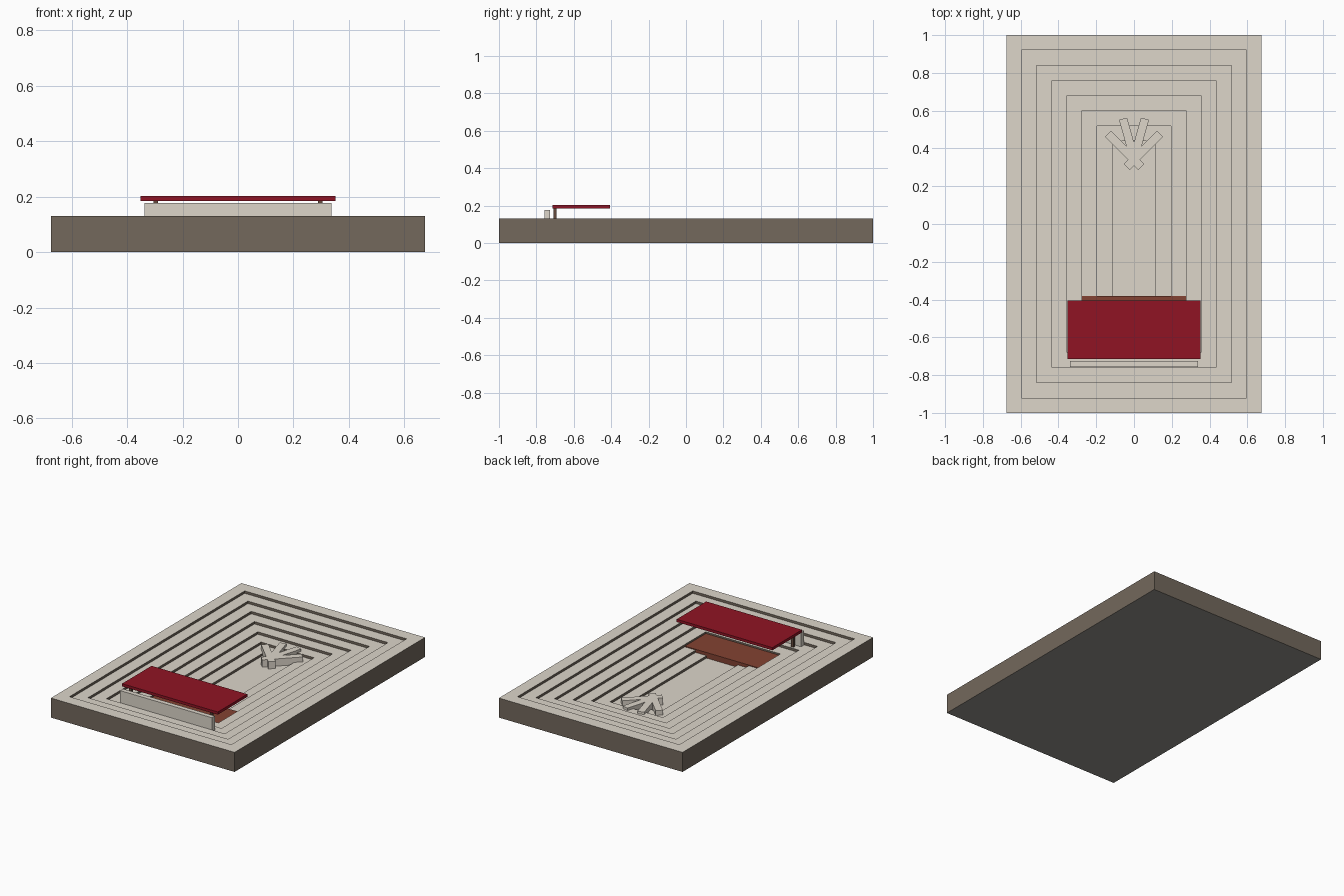
import bpy, bmesh, math
from mathutils import Matrix, Vector

cube = bpy.data.objects.get("Cube")
if cube:
    bpy.data.objects.remove(cube, do_unlink=True)


def material(name, rgb):
    """Flat material from 8-bit sRGB values."""
    color = [((c / 255 + 0.055) / 1.055) ** 2.4 for c in rgb] + [1]
    mat = bpy.data.materials.new(name)
    mat.use_nodes = True
    mat.diffuse_color = color
    bsdf = next(n for n in mat.node_tree.nodes if n.type == "BSDF_PRINCIPLED")
    bsdf.inputs["Base Color"].default_value = color
    return mat


pale_stone = material("pale stone", (221, 214, 202))
dark_stone = material("dark stone", (115, 104, 92))
underside = material("underside grey", (146, 145, 138))
red = material("canopy red", (144, 20, 36))
brown = material("stage brown", (131, 66, 50))
timber = material("dark timber", (100, 74, 60))


def finish(name, bm, mats):
    mesh = bpy.data.meshes.new(name)
    bm.to_mesh(mesh)
    bm.free()
    for m in mats:
        mesh.materials.append(m)
    obj = bpy.data.objects.new(name, mesh)
    bpy.context.scene.collection.objects.link(obj)
    return obj


def box_mesh(lo, hi):
    lo, hi = Vector(lo), Vector(hi)
    bm = bmesh.new()
    place = Matrix.Translation((lo + hi) / 2) @ Matrix.Diagonal((*(hi - lo), 1))
    bmesh.ops.create_cube(bm, size=1, matrix=place)
    return bm


def box(name, lo, hi, mat):
    return finish(name, box_mesh(lo, hi), [mat])


HEIGHT, STEP, TREAD, LEVELS = 0.13, 0.016, 0.08, 7
floor = [HEIGHT - STEP * i for i in range(LEVELS + 1)]

# Slab with a terraced pit: inset the top face, then push it down, level by level
bm = box_mesh((-0.675, -1, 0), (0.675, 1, HEIGHT))
bm.normal_update()
top = max(bm.faces, key=lambda f: f.normal.z)
for level in range(LEVELS):
    bmesh.ops.inset_individual(bm, faces=[top], thickness=TREAD,
                               use_even_offset=True)
    top = bmesh.ops.extrude_discrete_faces(bm, faces=[top])["faces"][0]
    bmesh.ops.translate(bm, verts=top.verts[:], vec=(0, 0, -STEP))
    top.normal_update()
bmesh.ops.recalc_face_normals(bm, faces=bm.faces[:])
bm.normal_update()
for f in bm.faces:
    f.material_index = 0 if f.normal.z > 0.5 else 2 if f.normal.z < -0.5 else 1
finish("terraced_slab", bm, [pale_stone, dark_stone, underside])

# Stage, canopy and the wall behind it
box("stage", (-0.274, -0.6, floor[7]), (0.274, -0.38, 0.055), brown)
box("canopy", (-0.352, -0.715, 0.185), (0.352, -0.405, 0.203), red)
box("back_wall", (-0.338, -0.757, floor[3]), (0.338, -0.726, 0.177), pale_stone)

# Canopy posts
for side, x in (("left", 0.297), ("right", -0.297)):
    box(side + "_post", (x - 0.008, -0.708, floor[3]),
        (x + 0.008, -0.692, 0.186), timber)

# Fan sculpture of four bars
bars = {"outer": ((-0.038, 0.302), (0.138, 0.478)),
        "inner": ((0, 0.35), (0.058, 0.557))}
for kind, (start, end) in bars.items():
    for side, s in (("left", 1), ("right", -1)):
        a = Vector((s * start[0], start[1], 0))
        b = Vector((s * end[0], end[1], 0))
        d = b - a
        bar = box_mesh((0, -0.022, floor[7]), (d.length, 0.022, 0.066))
        bmesh.ops.transform(bar, verts=bar.verts[:], matrix=Matrix.Translation(a)
                            @ Matrix.Rotation(math.atan2(d.y, d.x), 4, "Z"))
        finish(f"{side}_{kind}_sculpture_bar", bar, [pale_stone])
